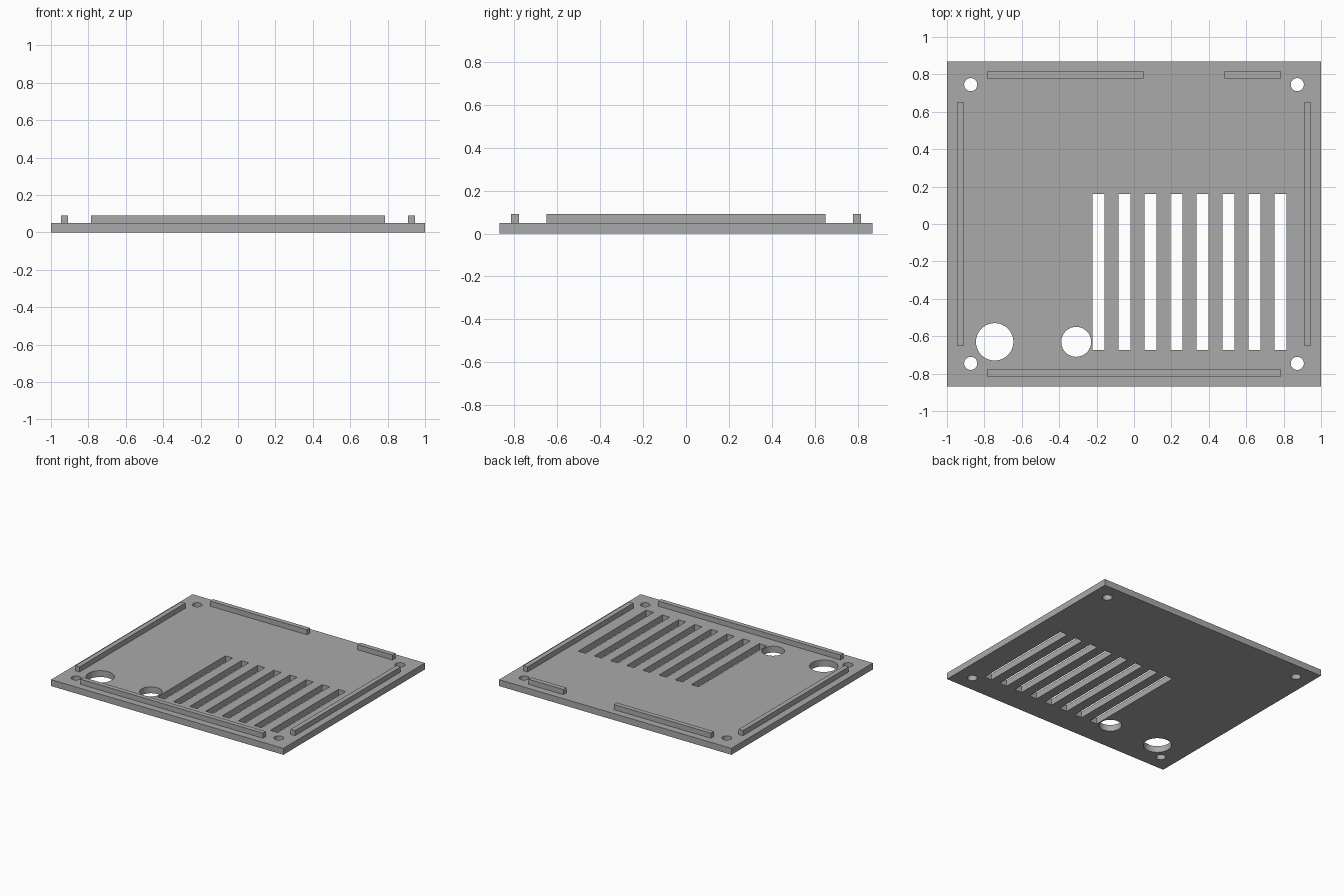
import bpy, bmesh, math
from mathutils import Matrix, Vector

if "Cube" in bpy.data.objects:
    bpy.data.objects.remove(bpy.data.objects["Cube"])

HALF_X, HALF_Y, THICK, TOP = 1.0, 0.87, 0.05, 0.09

grey = bpy.data.materials.new("plain grey")
grey.use_nodes = True
colour = (0.4, 0.4, 0.4, 1)
grey.diffuse_color = colour
grey.node_tree.nodes["Principled BSDF"].inputs["Base Color"].default_value = colour


def add_box(bm, x, y, z):
    """Box from (min, max) pairs."""
    size = Vector([b - a for a, b in (x, y, z)])
    centre = Vector([(a + b) / 2 for a, b in (x, y, z)])
    matrix = Matrix.Translation(centre) @ Matrix.Diagonal(size).to_4x4()
    bmesh.ops.create_cube(bm, size=1, matrix=matrix)


def add_drill(bm, x, y, radius):
    bmesh.ops.create_cone(bm, cap_ends=True, segments=48, radius1=radius, radius2=radius,
                          depth=0.4, matrix=Matrix.Translation((x, y, 0)))


def make_object(name, bm):
    mesh = bpy.data.meshes.new(name)
    bm.to_mesh(mesh)
    bm.free()
    mesh.materials.append(grey)
    obj = bpy.data.objects.new(name, mesh)
    bpy.context.collection.objects.link(obj)
    return obj


def make_box(name, x, y, z):
    bm = bmesh.new()
    add_box(bm, x, y, z)
    return make_object(name, bm)


# Base plate
plate = make_box("base_plate", (-HALF_X, HALF_X), (-HALF_Y, HALF_Y), (0, THICK))

# Cutter: screw holes, two cable holes, row of vent slots
bm = bmesh.new()
for sx in (-1, 1):
    for sy in (-1, 1):
        add_drill(bm, sx * 0.873, sy * 0.745, 0.035)
add_drill(bm, -0.745, -0.63, 0.10)
add_drill(bm, -0.309, -0.63, 0.08)
for i in range(8):
    left = -0.221 + i * 0.139
    add_box(bm, (left, left + 0.063), (-0.675, 0.16), (-0.2, 0.2))
cutter = make_object("hole_cutter", bm)
cutter.hide_render = True

# Cut the plate and bake the result
cut = plate.modifiers.new("holes", "BOOLEAN")
cut.operation = "DIFFERENCE"
cut.solver = "EXACT"
cut.object = cutter
bpy.ops.object.select_all(action="DESELECT")
plate.select_set(True)
bpy.context.view_layer.objects.active = plate
bpy.ops.object.modifier_apply(modifier=cut.name)
bpy.data.objects.remove(cutter)
bpy.ops.object.shade_smooth_by_angle(angle=math.radians(30))

# Locating ridges along the edges
ridge_z = (THICK, TOP)
make_box("right_ridge", (-0.946, -0.908), (-0.65, 0.65), ridge_z)
make_box("left_ridge", (0.908, 0.946), (-0.65, 0.65), ridge_z)
make_box("front_ridge", (-0.785, 0.785), (-0.815, -0.778), ridge_z)
make_box("back_ridge_long", (-0.785, 0.05), (0.778, 0.815), ridge_z)
make_box("back_ridge_short", (0.484, 0.785), (0.778, 0.815), ridge_z)
